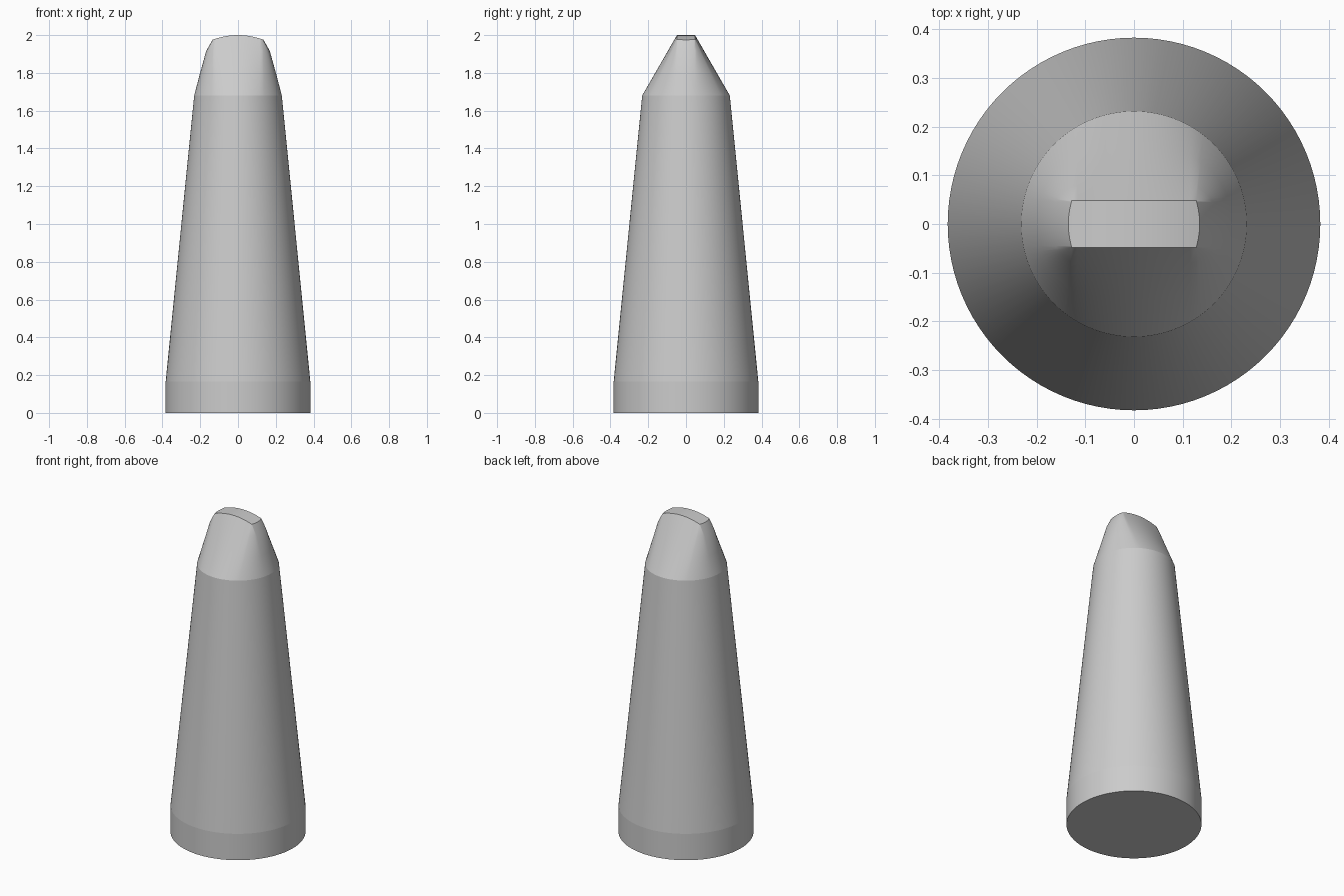
import bpy, bmesh
from math import sin, cos, pi, radians

cube = bpy.data.objects.get("Cube")
if cube:
    bpy.data.objects.remove(cube)

N = 96
NECK_R, NECK_Z = 0.232, 1.68
HALF_X, HALF_Y = 0.128, 0.048

grey = bpy.data.materials.new("plain grey")
grey.use_nodes = True
colour = (0.6, 0.6, 0.6, 1)
grey.diffuse_color = colour
grey.node_tree.nodes["Principled BSDF"].inputs["Base Color"].default_value = colour


def clamp(v, limit):
    return max(-limit, min(limit, v))


def circle(r, z):
    return [(r * cos(2 * pi * i / N), r * sin(2 * pi * i / N), z) for i in range(N)]


def chisel_ring(t, bulge):
    """Blend the neck circle towards the narrow arched top."""
    ring = []
    for x, y, z in circle(NECK_R, NECK_Z):
        ty = clamp(y, HALF_Y)
        tx = clamp(x, HALF_X)
        if abs(x) > HALF_X:  # ends bow out slightly
            tx += (1 if x > 0 else -1) * 0.007 * (1 - (ty / HALF_Y) ** 2)
        tz = 2 - 0.025 * (tx / 0.135) ** 2
        push = bulge * (x / NECK_R) ** 5
        ring.append((x + (tx - x) * t + push, y + (ty - y) * t, z + (tz - z) * t))
    return ring


bm = bmesh.new()
rings = [circle(0.383, 0), circle(0.383, 0.165), circle(NECK_R, NECK_Z),
         chisel_ring(0.4, 0.008), chisel_ring(0.8, 0.014), chisel_ring(1, 0)]
rings = [[bm.verts.new(p) for p in ring] for ring in rings]

# Round wall, tapered body and chisel tip
for low, high in zip(rings, rings[1:]):
    for i in range(N):
        j = (i + 1) % N
        bm.faces.new((low[i], low[j], high[j], high[i]))

# Flat underside and arched top
bm.faces.new(rings[0][::-1])
top = rings[-1]
bm.faces.new((top[0], top[1], top[-1]))
bm.faces.new((top[N // 2 - 1], top[N // 2], top[N // 2 + 1]))
for i in range(1, N // 2 - 1):
    bm.faces.new((top[i], top[i + 1], top[N - i - 1], top[N - i]))

# Crisp edges where the body changes slope
for ring in rings[:3]:
    for i in range(N):
        bm.edges.get((ring[i], ring[(i + 1) % N])).smooth = False
bmesh.ops.remove_doubles(bm, verts=bm.verts[:], dist=0.0001)
bmesh.ops.recalc_face_normals(bm, faces=bm.faces[:])
for face in bm.faces:
    face.smooth = True
for edge in bm.edges:
    if len(edge.link_faces) == 2 and edge.calc_face_angle(0) > radians(32):
        edge.smooth = False

mesh = bpy.data.meshes.new("tapered_peg")
bm.to_mesh(mesh)
bm.free()
mesh.materials.append(grey)
peg = bpy.data.objects.new("tapered_peg", mesh)
bpy.context.collection.objects.link(peg)
